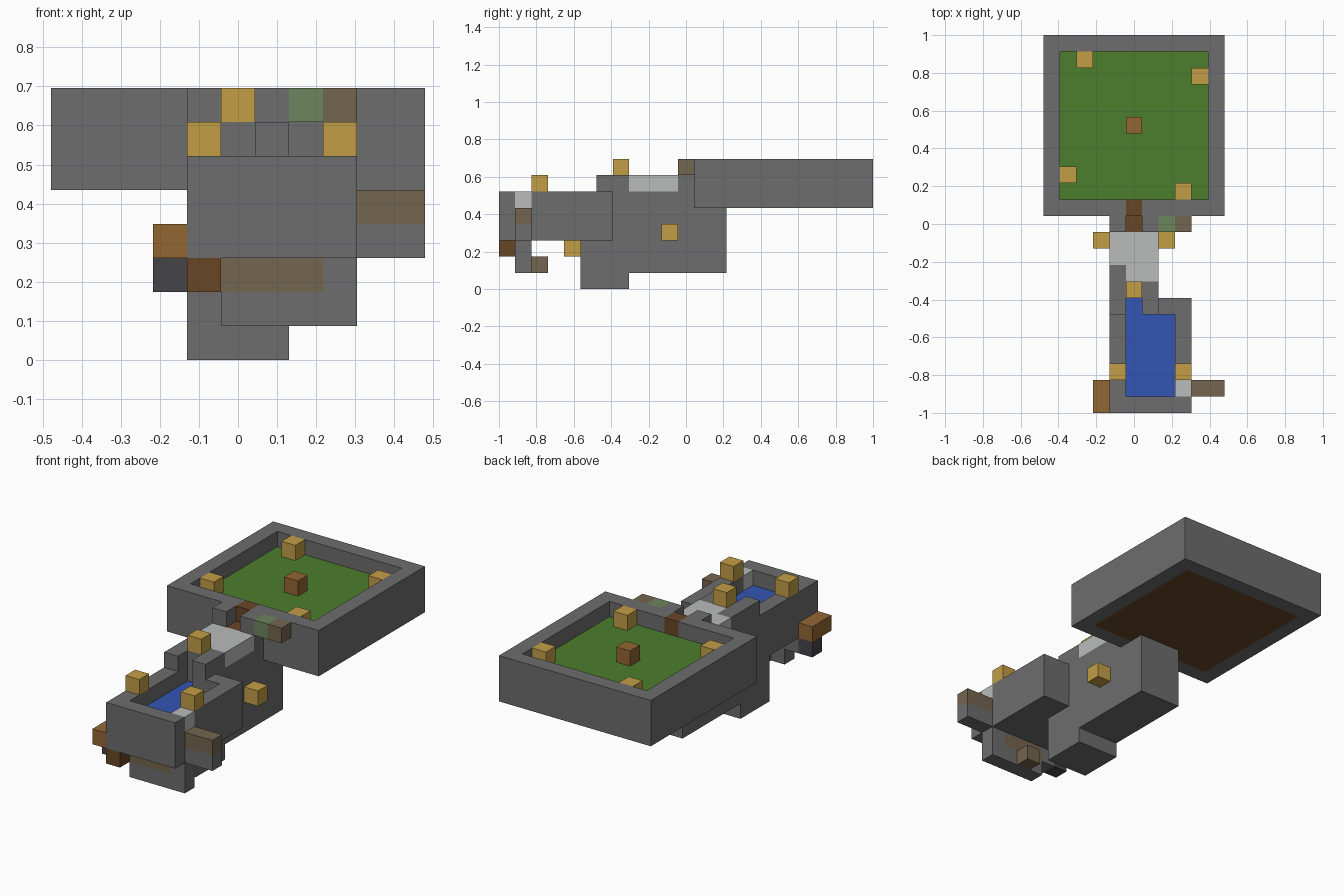
import bpy
import bmesh
from mathutils import Vector

default = bpy.data.objects.get("Cube")
if default:
    bpy.data.objects.remove(default, do_unlink=True)

UNIT = 2 / 23                       # edge of one block
ORIGIN = Vector((-5.5, -11.5, 0))   # grid corner, in blocks


def linear(c):
    c /= 255
    return c / 12.92 if c <= 0.04045 else ((c + 0.055) / 1.055) ** 2.4


def material(name, r, g, b):
    mat = bpy.data.materials.new(name)
    colour = (linear(r), linear(g), linear(b), 1)
    mat.diffuse_color = colour
    mat.use_nodes = True
    shader = mat.node_tree.nodes["Principled BSDF"]
    shader.inputs["Base Color"].default_value = colour
    shader.inputs["Roughness"].default_value = 0.9
    return mat


stone = material("stone grey", 109, 109, 109)
slate = material("dark slate", 69, 69, 73)
pale = material("pale grey", 186, 188, 187)
grass = material("grass green", 76, 126, 45)
water = material("water blue", 51, 86, 181)
gold = material("lamp gold", 194, 158, 70)
timber = material("orange timber", 146, 102, 50)
earth = material("earth brown", 104, 70, 38)
taupe = material("taupe", 116, 101, 79)
sage = material("sage green", 108, 134, 93)


def cells(boxes):
    """All grid blocks inside boxes given as (x0, x1, y0, y1, z0, z1)."""
    return {(x, y, z) for x0, x1, y0, y1, z0, z1 in boxes
            for x in range(x0, x1) for y in range(y0, y1) for z in range(z0, z1)}


def part(name, mat, boxes, cut=()):
    """One clean shell around the union of boxes, less the cut boxes."""
    solid = cells(boxes) - cells(cut)
    bm = bmesh.new()
    for cell in solid:
        for axis in range(3):
            for side in (0, 1):
                step = list(cell)
                step[axis] += 2 * side - 1
                if tuple(step) in solid:
                    continue
                corner = Vector(cell) + ORIGIN
                corner[axis] += side
                u, v = Vector(), Vector()
                u[(axis + 1) % 3] = v[(axis + 2) % 3] = 1
                loop = [corner, corner + u, corner + u + v, corner + v]
                if not side:
                    loop.reverse()
                bm.faces.new([bm.verts.new(p * UNIT) for p in loop])
    bmesh.ops.remove_doubles(bm, verts=bm.verts, dist=0.001)
    bmesh.ops.dissolve_limit(bm, angle_limit=0.01, verts=bm.verts, edges=bm.edges)
    mesh = bpy.data.meshes.new(name)
    bm.to_mesh(mesh)
    bm.free()
    mesh.materials.append(mat)
    obj = bpy.data.objects.new(name, mesh)
    bpy.context.collection.objects.link(obj)


def block(name, mat, x, y, z):
    part(name, mat, [(x, x + 1, y, y + 1, z, z + 1)])


# Large walled lawn at the back
part("lawn_wall", stone, [(0, 11, 12, 23, 5, 8)],
     cut=[(1, 10, 13, 22, 5, 8), (5, 6, 12, 13, 7, 8)])
part("lawn_underside", earth, [(1, 10, 13, 22, 5, 6)])
part("lawn", grass, [(1, 10, 13, 22, 6, 7)])
block("lawn_post", timber, 5, 17, 7)
block("lawn_door", earth, 5, 12, 7)
for x, y in ((2, 21), (9, 20), (1, 14), (8, 13)):
    block("lawn_lamp", gold, x, y, 7)

# Central body with its foot and the walkway on top
part("central_body", stone, [(4, 7, 5, 14, 1, 3), (4, 7, 7, 14, 3, 5),
                             (4, 7, 7, 12, 5, 6), (4, 7, 5, 8, 0, 1)])
part("walkway", pale, [(4, 7, 8, 11, 6, 7)], cut=[(4, 5, 8, 9, 6, 7)])
part("walkway_front_wall", stone, [(4, 5, 6, 9, 6, 7), (5, 6, 7, 8, 6, 7),
                                   (6, 7, 6, 8, 6, 7)])
part("walkway_back_wall", stone, [(4, 7, 11, 12, 6, 8)], cut=[(5, 6, 11, 12, 6, 8)])
block("walkway_doorstep", earth, 5, 11, 6)
block("walkway_lamp", gold, 5, 7, 7)
for x in (3, 7):
    block("body_side_lamp", gold, x, 10, 3)

# Small blocks hung on the lawn wall
block("hanging_planter", sage, 7, 11, 7)
block("hanging_crate", taupe, 8, 11, 7)

# Front basin with water
part("basin", stone, [(4, 9, 0, 7, 3, 6)],
     cut=[(5, 8, 1, 6, 4, 6), (5, 6, 6, 7, 4, 6), (8, 9, 1, 2, 5, 6)])
part("basin_water", water, [(5, 8, 1, 6, 4, 5), (5, 6, 6, 7, 4, 5)])
block("basin_spout", pale, 8, 1, 5)
for x in (4, 8):
    block("basin_lamp", gold, x, 2, 6)

# Side arms of the basin
part("left_arm", stone, [(9, 11, 1, 2, 3, 4)])
part("left_arm_top", taupe, [(9, 11, 1, 2, 4, 5)])
part("right_arm", timber, [(3, 4, 0, 2, 3, 4)])
block("right_arm_base", slate, 3, 1, 2)

# Parts below the basin
part("lower_front", stone, [(5, 9, 1, 2, 1, 3), (4, 5, 1, 2, 2, 3)],
     cut=[(5, 8, 1, 2, 2, 3)])
part("lower_front_panel", taupe, [(5, 8, 1, 2, 2, 3)])
block("lower_bracket", earth, 4, 0, 2)
block("lower_front_lamp", taupe, 6, 2, 1)
block("lower_body_lamp", gold, 5, 4, 2)
